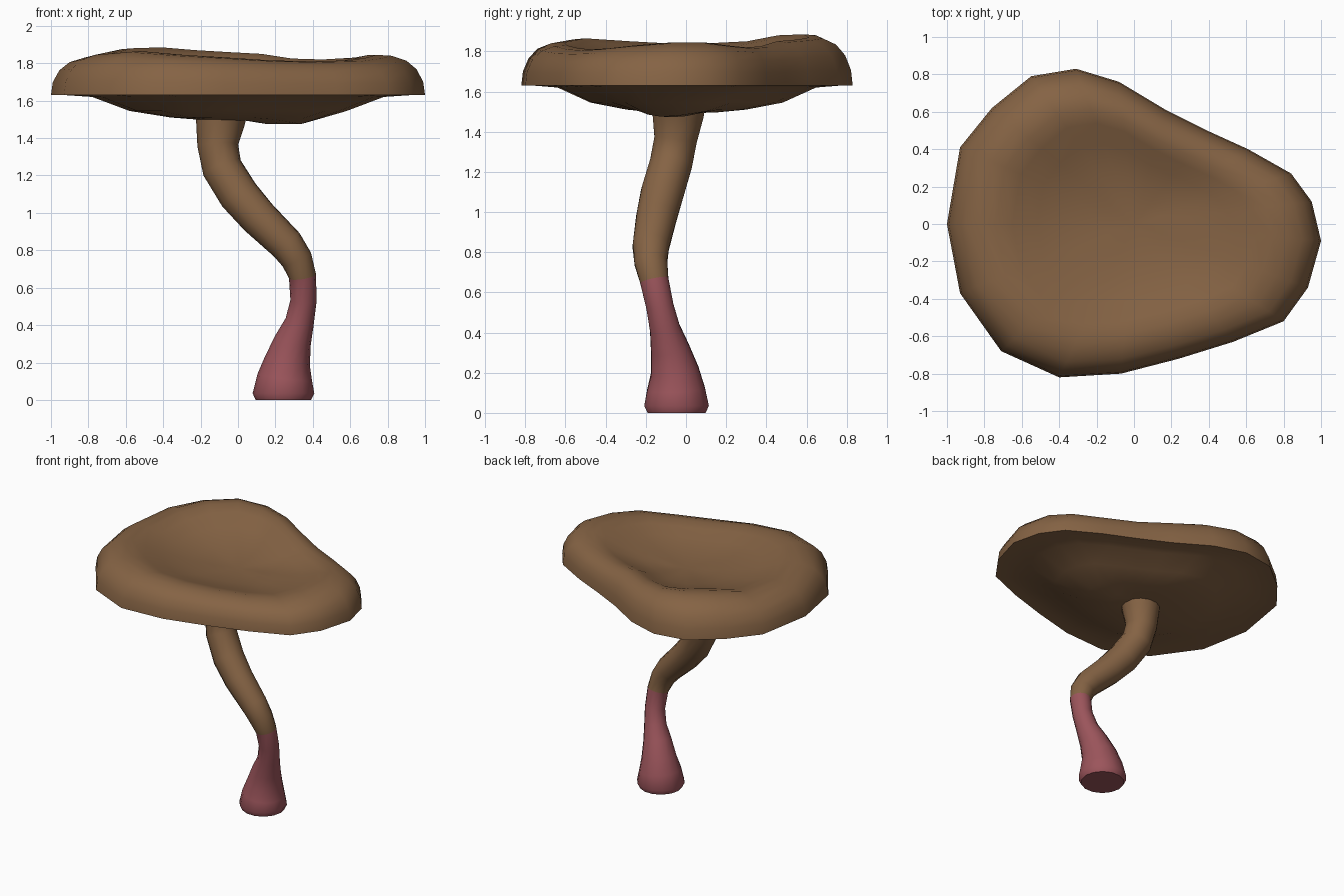
import bpy, bmesh, math
from mathutils import Vector

if "Cube" in bpy.data.objects:
    bpy.data.objects.remove(bpy.data.objects["Cube"])


def material(name, colour):
    m = bpy.data.materials.new(name)
    m.diffuse_color = (*colour, 1)
    m.use_nodes = True
    m.node_tree.nodes["Principled BSDF"].inputs["Base Color"].default_value = m.diffuse_color
    return m


brown = material("mushroom brown", (0.235, 0.125, 0.058))
pink = material("dusty pink", (0.33, 0.09, 0.105))


def loft(name, rings, mats, start=None, end=None):
    """Skin closed rings; close each end with a centre point fan or a flat face."""
    bm = bmesh.new()
    vr = [[bm.verts.new(p) for p in r] for r in rings]
    n = len(vr[0])
    for a, b in zip(vr, vr[1:]):
        for i in range(n):
            j = (i + 1) % n
            bm.faces.new((a[i], a[j], b[j], b[i]))
    for ring, tip in ((vr[0], start), (vr[-1], end)):
        if tip is None:
            bm.faces.new(ring)
        else:
            c = bm.verts.new(tip)
            for i in range(n):
                bm.faces.new((ring[i], ring[(i + 1) % n], c))
    bmesh.ops.recalc_face_normals(bm, faces=bm.faces)
    me = bpy.data.meshes.new(name)
    bm.to_mesh(me)
    bm.free()
    for m in mats:
        me.materials.append(m)
    ob = bpy.data.objects.new(name, me)
    bpy.context.collection.objects.link(ob)
    bpy.ops.object.select_all(action='DESELECT')
    ob.select_set(True)
    bpy.context.view_layer.objects.active = ob
    bpy.ops.object.shade_smooth_by_angle(angle=math.radians(60))
    return ob


# Cap outline seen from above, with the wavy lip height at each point
outline = [(1.0, -.09, 1.845), (.95, .12, 1.845), (.84, .27, 1.83), (.61, .40, 1.82),
           (.39, .50, 1.825), (.17, .61, 1.85), (-.08, .76, 1.86), (-.31, .83, 1.87),
           (-.55, .79, 1.885), (-.76, .62, 1.88), (-.93, .41, 1.85), (-1.0, 0, 1.835),
           (-.93, -.37, 1.85), (-.71, -.68, 1.865), (-.40, -.82, 1.845), (-.07, -.80, 1.83),
           (.24, -.72, 1.815), (.53, -.63, 1.81), (.80, -.52, 1.815), (.93, -.34, 1.83)]

# Cap profile from under the middle, round the rim, into the dished top:
# (scale, height, share of lip height deviation)
profile = [(.17, 1.495, 0), (.36, 1.51, 0), (.58, 1.545, 0), (.78, 1.62, 0), (.93, 1.63, 0),
           (1.0, 1.63, 0), (.99, 1.70, .2), (.955, 1.765, .5), (.90, 1.81, .8), (.82, 1.835, 1),
           (.74, 1.84, 1), (.65, 1.82, .9), (.52, 1.78, .6), (.34, 1.745, .3), (.16, 1.73, .1)]


def cap_point(s, z, k, p):
    x, y = p[0] * s, p[1] * s
    h = z + k * (p[2] - 1.84)
    if z < 1.6:  # small bulge under the cap
        h -= .045 * math.exp(-((x - .28) ** 2 + (y + .08) ** 2) / .02)
    return (x, y, h)


loft("cap", [[cap_point(s, z, k, p) for p in outline] for s, z, k in profile], [brown],
     (0, 0, 1.50), (0, 0, 1.725))

# Curving stem: centre x, y, z and radius
path = [(.243, -.047, .005, .148), (.243, -.047, .035, .165), (.25, -.05, .12, .147),
        (.265, -.056, .21, .122), (.295, -.08, .32, .098), (.33, -.105, .42, .077),
        (.35, -.13, .53, .07), (.345, -.158, .66, .073), (.315, -.175, .75, .084),
        (.26, -.175, .83, .093), (.11, -.147, .975, .103), (.005, -.118, 1.095, .109),
        (-.085, -.075, 1.24, .108), (-.108, -.052, 1.36, .109), (-.095, -.04, 1.48, .13),
        (-.085, -.035, 1.56, .14)]
rings = []
for i, (x, y, z, r) in enumerate(path):
    a, b = path[max(i - 1, 0)], path[min(i + 1, len(path) - 1)]
    t = Vector(b[:3]) - Vector(a[:3])
    if i < 2:
        t = Vector((0, 0, 1))  # level foot
    t.normalize()
    v = t.cross(Vector((1, 0, 0))).normalized()
    u = v.cross(t)
    rings.append([Vector((x, y, z)) + r * (u * math.cos(w) + v * math.sin(w))
                  for w in (2 * math.pi * k / 14 for k in range(14))])
for p in rings[0]:
    p.z = 0
stem = loft("stem", rings, [brown, pink])
# Pink lower stem
for f in stem.data.polygons:
    f.material_index = 1 if f.center.z < .66 else 0
